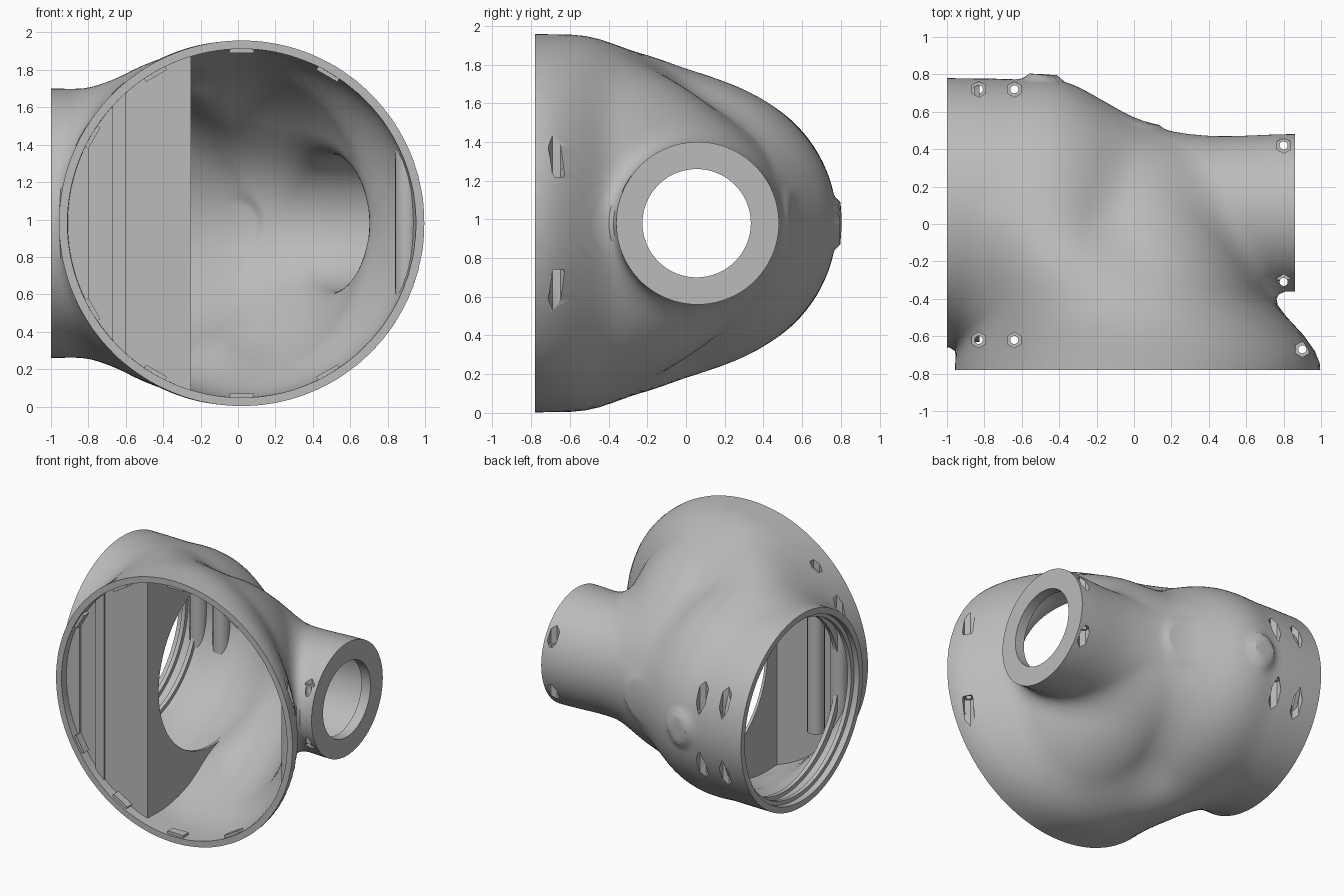
import bpy, bmesh, math
from mathutils import Vector, Matrix

if "Cube" in bpy.data.objects:
    bpy.data.objects.remove(bpy.data.objects["Cube"])

grey = bpy.data.materials.new("plain grey")
grey.use_nodes = True
grey.diffuse_color = (0.5, 0.5, 0.5, 1)
grey.node_tree.nodes["Principled BSDF"].inputs["Base Color"].default_value = (0.5, 0.5, 0.5, 1)

AXIS_Y, MID_Z, FRONT = 0.06, 0.98, -0.78
END_L, END_R = -1.0, 0.86


def step(a, b, v):
    t = min(max((v - a) / (b - a), 0), 1)
    return t * t * (3 - 2 * t)


def blend(a, b, k):
    h = max(k - abs(a - b), 0) / k
    return min(a, b) - h * h * k / 4


def dome(x, y, z, length, power, narrow, reach, slide):
    # flared mouth that closes towards the back
    s = min(max((y - FRONT) / length, 0), 0.995)
    h = 0.975 * math.sqrt(1 - s ** power)
    w = h * (1 - narrow * step(FRONT, reach, y))
    cx = 0.02 - slide * step(FRONT, 0.1, y)
    f = (math.hypot((x - cx) / w, z / h) - 1) * h
    return max(f, -0.9 - y, y - FRONT - length)


def body(x, y, z, cap):
    # cross tube blended with a leaning dome and a central dome
    r = 0.403 + 0.317 / (1 + math.exp((x + 0.1) / 0.14)) + 0.017 * step(0.4, END_R, x)
    tube = max(math.hypot(y - AXIS_Y, z) - r, x - cap, -1.15 - x)
    k = 0.01 + 0.13 * step(FRONT, -0.45, y)
    lean = dome(x, y, z, 1.55, 1.6, 0.3, 0, 0.5)
    centre = dome(x, y, z, 1.25, 1.5, 0.2, -0.35, 0)
    return blend(blend(lean, centre, k), tube, k)


def finish(bm, name):
    bmesh.ops.recalc_face_normals(bm, faces=bm.faces)
    me = bpy.data.meshes.new(name)
    bm.to_mesh(me)
    bm.free()
    me.materials.append(grey)
    ob = bpy.data.objects.new(name, me)
    bpy.context.collection.objects.link(ob)
    return ob


def solid(name, inset, cap, rings=110, segs=128):
    # surface found along rays around the tube axis
    bm = bmesh.new()

    def hit(theta, phi):
        d = Vector((math.cos(theta), math.sin(theta) * math.cos(phi), math.sin(theta) * math.sin(phi)))
        lo, hi = 0, 2
        for _ in range(15):
            m = (lo + hi) / 2
            if body(d.x * m - 0.05, d.y * m + AXIS_Y, d.z * m, cap) + inset < 0:
                lo = m
            else:
                hi = m
        return bm.verts.new((d.x * lo - 0.05, d.y * lo + AXIS_Y, d.z * lo + MID_Z))

    loops = [[hit(math.pi * i / rings, math.tau * j / segs) for j in range(segs)]
             for i in range(1, rings)]
    for a, b in zip(loops, loops[1:]):
        for j in range(segs):
            bm.faces.new((a[j], a[j - 1], b[j - 1], b[j]))
    for loop, theta in ((loops[0], 0), (loops[-1], math.pi)):
        pole = hit(theta, 0)
        for j in range(segs):
            bm.faces.new((loop[j - 1], loop[j], pole))
    return finish(bm, name)


def add_box(bm, lo, hi):
    lo, hi = Vector(lo), Vector(hi)
    bmesh.ops.create_cube(bm, size=1, matrix=Matrix.Translation((lo + hi) / 2) @ Matrix.Diagonal((*(hi - lo), 1)))


def add_rod(bm, centre, r, depth, sides, along_x=False):
    m = Matrix.Translation(centre)
    if along_x:
        m = m @ Matrix.Rotation(math.pi / 2, 4, 'Y')
    bmesh.ops.create_cone(bm, cap_ends=True, segments=sides, radius1=r, radius2=r, depth=depth, matrix=m)


def boolean(ob, other, op='DIFFERENCE'):
    mod = ob.modifiers.new("cut", 'BOOLEAN')
    mod.operation, mod.object, mod.solver = op, other, 'EXACT'
    bpy.context.view_layer.objects.active = ob
    bpy.ops.object.modifier_apply(modifier=mod.name)


# Shell solids
shell = solid("outer_shell", 0, 0.96)
cavity = solid("cavity_cutter", 0.045, END_R - 0.03)
filler = solid("filler_helper", 0.02, 0.9)

# Cutters for the open ends, the port and the screws
bm = bmesh.new()
add_box(bm, (-2, -2, -1), (2, FRONT, 3))
add_box(bm, (-2, FRONT + 0.01, -1), (END_L, 2, 3))
add_box(bm, (END_R, -0.46, -1), (2, 2, 3))
ends = finish(bm, "end_cutter")

bm = bmesh.new()
add_rod(bm, (END_R, AXIS_Y - 0.005, MID_Z), 0.28, 0.4, 64, True)
port = finish(bm, "port_cutter")

screws = [(-0.83, 0.72, 0.14), (-0.64, 0.72, 0.14), (-0.83, -0.62, 0.3), (-0.64, -0.62, 0.36),
          (0.8, 0.42, 0.14), (0.8, -0.31, 0.22), (0.9, -0.67, 0.24)]
pockets, holes, bosses = bmesh.new(), bmesh.new(), bmesh.new()
for x, y, off in screws:
    add_rod(holes, (x, y, MID_Z), 0.022, 3, 12)
    add_rod(bosses, (x, y, MID_Z), 0.06, 2 * off + 0.3, 20)
    for side in (-1, 1):
        add_rod(pockets, (x, y, MID_Z + side * (off + 0.5)), 0.042, 1, 6)
pockets = finish(pockets, "pocket_cutter")
holes = finish(holes, "hole_cutter")
bosses = finish(bosses, "screw_bosses")

# Divider: front plate, raised strip and a side plate with a round opening
bm = bmesh.new()
add_box(bm, (-1.1, -0.71, 0), (-0.25, -0.69, 2))
front_plate = finish(bm, "divider_front")
bm = bmesh.new()
add_box(bm, (-0.67, -0.725, 0), (-0.6, -0.705, 2))
add_box(bm, (-1.1, -0.725, 0), (-0.8, -0.705, 2))
strips = finish(bm, "divider_strips")
bm = bmesh.new()
add_box(bm, (-0.27, -0.7, 0), (-0.25, 0.8, 2))
side_plate = finish(bm, "divider_side")
bm = bmesh.new()
add_rod(bm, (-0.26, AXIS_Y, MID_Z), 0.64, 0.2, 64, True)
opening = finish(bm, "opening_cutter")
boolean(side_plate, opening)

boolean(shell, cavity)
for part in (front_plate, strips, side_plate, bosses):
    boolean(part, filler, 'INTERSECT')
for part in (shell, bosses, front_plate, strips):
    boolean(part, ends)
for part in (shell, bosses):
    for cutter in (port, pockets, holes):
        boolean(part, cutter)

# Tracks inside the large side opening
tracks = []
for name, x in (("outer_track", -0.94), ("inner_track", -0.84)):
    bm = bmesh.new()
    rows = []
    for dx, r in ((-0.015, 0.69), (-0.015, 0.645), (0.015, 0.645), (0.015, 0.69)):
        rows.append([bm.verts.new((x + dx, AXIS_Y + r * math.cos(math.tau * j / 72),
                                   MID_Z + r * math.sin(math.tau * j / 72))) for j in range(72)])
    for i in range(4):
        for j in range(72):
            bm.faces.new((rows[i][j], rows[i][j - 1], rows[i - 1][j - 1], rows[i - 1][j]))
    tracks.append(finish(bm, name))

# Small tabs inside the front rim
bm = bmesh.new()
for deg in (90, 60, 120, 150, -90, -60, -120, -150):
    m = (Matrix.Translation((0.02, FRONT + 0.045, MID_Z)) @ Matrix.Rotation(-math.radians(deg), 4, 'Y')
         @ Matrix.Translation((0.925, 0, 0)) @ Matrix.Diagonal((0.03, 0.06, 0.13, 1)))
    bmesh.ops.create_cube(bm, size=1, matrix=m)
tabs = finish(bm, "rim_tabs")

for helper in (cavity, filler, ends, port, pockets, holes, opening):
    bpy.data.objects.remove(helper)

bpy.ops.object.select_all(action='DESELECT')
for ob in (shell, bosses, *tracks):
    ob.select_set(True)
bpy.context.view_layer.objects.active = shell
bpy.ops.object.shade_smooth_by_angle(angle=math.radians(35))
